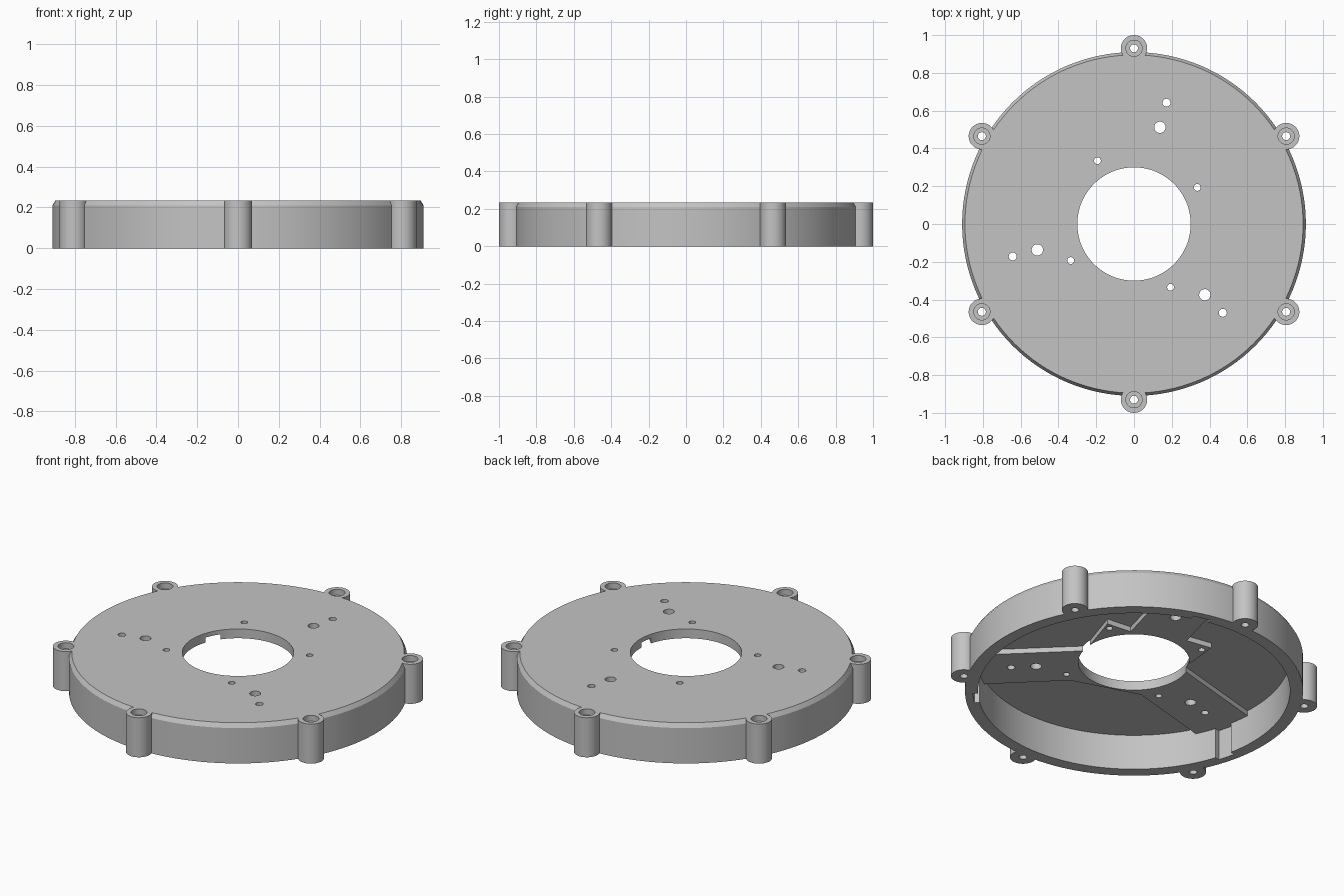
import bpy, bmesh, math
from mathutils import Vector

if "Cube" in bpy.data.objects:
    bpy.data.objects.remove(bpy.data.objects["Cube"])

TOP, FLOOR, PAD = 0.235, 0.21, 0.18   # top face, recess ceiling, pad underside
ARMS = (-45, 75, 195)                 # directions of the three pad arms

grey = bpy.data.materials.new("grey")
grey.diffuse_color = (0.55, 0.55, 0.55, 1)
grey.use_nodes = True
grey.node_tree.nodes["Principled BSDF"].inputs["Base Color"].default_value = grey.diffuse_color


def polar(angle, along, side=0.0):
    a = math.radians(angle)
    return (along * math.cos(a) - side * math.sin(a),
            along * math.sin(a) + side * math.cos(a))


def finish(name, bm):
    bmesh.ops.recalc_face_normals(bm, faces=bm.faces)
    me = bpy.data.meshes.new(name)
    bm.to_mesh(me)
    bm.free()
    me.materials.append(grey)
    ob = bpy.data.objects.new(name, me)
    bpy.context.collection.objects.link(ob)
    return ob


def prism(name, outline, z0, z1):
    bm = bmesh.new()
    face = bm.faces.new([bm.verts.new((x, y, z0)) for x, y in outline])
    new = bmesh.ops.extrude_face_region(bm, geom=[face])["geom"]
    bmesh.ops.translate(bm, vec=(0, 0, z1 - z0),
                        verts=[v for v in new if isinstance(v, bmesh.types.BMVert)])
    return finish(name, bm)


def cylinder(name, centre, r, z0, z1, n=32):
    ring = [polar(360 * (i + 0.5) / n, r) for i in range(n)]
    return prism(name, [(centre[0] + x, centre[1] + y) for x, y in ring], z0, z1)


def combine(target, tool, operation):
    m = target.modifiers.new("combine", 'BOOLEAN')
    m.operation, m.solver, m.object = operation, 'EXACT', tool
    bpy.context.view_layer.objects.active = target
    bpy.ops.object.modifier_apply(modifier=m.name)
    bpy.data.objects.remove(tool, do_unlink=True)


# Shallow cup: chamfered disc with a hanging rim wall
profile = [(0, TOP), (0.895, TOP), (0.91, 0.21), (0.91, 0), (0.84, 0), (0.84, FLOOR), (0, FLOOR)]
bm = bmesh.new()
verts = [bm.verts.new((r, 0, z)) for r, z in profile]
edges = [bm.edges.new(pair) for pair in zip(verts, verts[1:])]
bmesh.ops.spin(bm, geom=verts + edges, axis=(0, 0, 1), cent=(0, 0, 0),
               angle=math.tau, steps=128, use_merge=False)
bmesh.ops.remove_doubles(bm, verts=bm.verts, dist=1e-5)
housing = finish("housing", bm)

# Three-armed thickened pad on the underside, with lobes round two small holes
a, c, b = ARMS
outline = [polar(a, 0.36, -0.165), polar(a, 0.85, -0.165), polar(a, 0.85, 0.15),
           polar(a, 0.25, 0.145), (0.375, 0.225),
           polar(c, 0.29, -0.155), polar(c, 0.85, -0.155), polar(c, 0.85, 0.16),
           polar(c, 0.33, 0.16), (-0.22, 0.385),
           polar(b, 0.21, -0.17), polar(b, 0.85, -0.17), polar(b, 0.85, 0.17),
           polar(b, 0.31, 0.17)]
combine(housing, prism("pad", outline, PAD, 0.222), 'UNION')

# Six screw bosses round the rim
bosses = [polar(30 + 60 * i, 0.93) for i in range(6)]
for p in bosses:
    combine(housing, cylinder("boss", p, 0.07, 0, TOP, 48), 'UNION')

# Boss bores and counterbores
for p in bosses:
    combine(housing, cylinder("bore", p, 0.021, -0.1, 0.4, 24), 'DIFFERENCE')
    combine(housing, cylinder("counterbore", p, 0.043, TOP - 0.035, 0.4), 'DIFFERENCE')

# Central opening
combine(housing, cylinder("opening", (0, 0), 0.3, -0.1, 0.4, 96), 'DIFFERENCE')

# Plate holes: a pair on each arm and four small ones on a circle
holes = [(polar(t, 0.53), 0.03) for t in ARMS]
holes += [(polar(t, 0.665), 0.021) for t in ARMS]
holes += [(polar(t, 0.387), 0.018) for t in (30, 120, 210, 300)]
for p, r in holes:
    combine(housing, cylinder("hole", p, r, -0.1, 0.4, 24), 'DIFFERENCE')

# Upright grooves inside the rim at each arm end
for t in ARMS:
    box = [polar(t, u, s) for u, s in ((0.8, -0.05), (0.867, -0.05), (0.867, 0.05), (0.8, 0.05))]
    combine(housing, prism("groove", box, -0.1, PAD), 'DIFFERENCE')

# One colour, smooth curved walls with crisp edges
housing.data.materials.clear()
housing.data.materials.append(grey)
housing.data.polygons.foreach_set("material_index", [0] * len(housing.data.polygons))
bpy.ops.object.select_all(action='DESELECT')
housing.select_set(True)
bpy.context.view_layer.objects.active = housing
bpy.ops.object.shade_smooth_by_angle(angle=math.radians(25))
